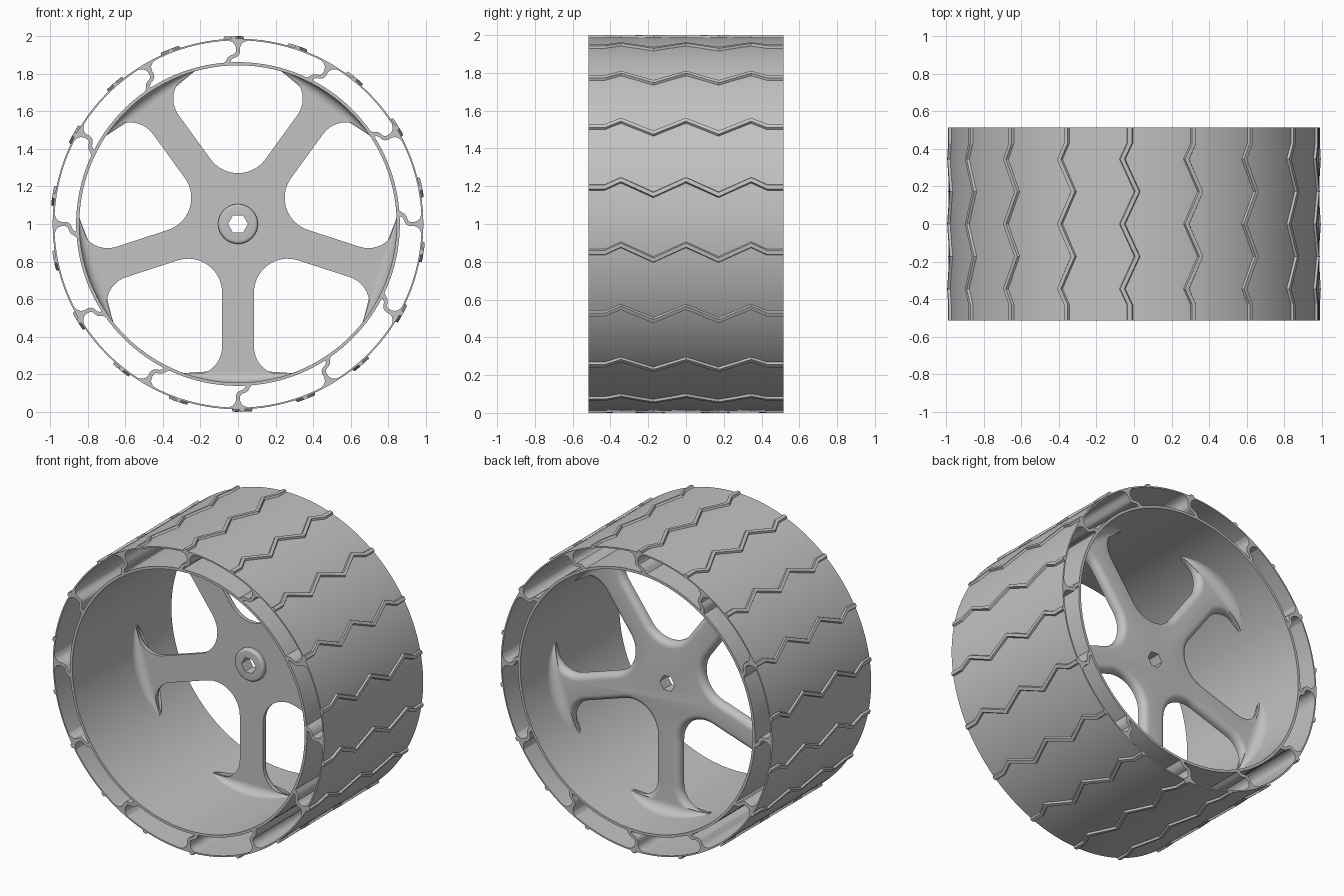
import bpy, bmesh
from math import sin, cos, pi, radians, sqrt, acos, atan2, hypot

cube = bpy.data.objects.get("Cube")
if cube:
    bpy.data.objects.remove(cube)

HALF = 0.515      # half width of the wheel
RIM_IN, RIM_OUT = 0.845, 0.862
SHELL_IN, SHELL_OUT = 0.978, 0.987
PLATE_FRONT, PLATE_BACK = 0.14, 0.195

grey = bpy.data.materials.new("plain grey")
grey.use_nodes = True
grey.diffuse_color = (0.54, 0.54, 0.54, 1)
grey.node_tree.nodes["Principled BSDF"].inputs["Base Color"].default_value = grey.diffuse_color


def polar(r, a, y):
    """Point at radius r and angle a around the axle."""
    return (r * cos(a), y, 1 + r * sin(a))


def loft(name, sections, closed=False, caps=True):
    """Join equal closed loops of points into one solid."""
    bm = bmesh.new()
    loops = [[bm.verts.new(p) for p in s] for s in sections]
    n = len(loops[0])
    pairs = list(zip(loops, loops[1:]))
    if closed:
        pairs.append((loops[-1], loops[0]))
    for a, b in pairs:
        for i in range(n):
            j = (i + 1) % n
            bm.faces.new((a[i], a[j], b[j], b[i]))
    if caps and not closed:
        bm.faces.new(loops[0])
        bm.faces.new(loops[-1])
    bmesh.ops.recalc_face_normals(bm, faces=bm.faces)
    mesh = bpy.data.meshes.new(name)
    bm.to_mesh(mesh)
    bm.free()
    mesh.materials.append(grey)
    obj = bpy.data.objects.new(name, mesh)
    bpy.context.collection.objects.link(obj)
    return obj


def finish(obj, angle=35):
    bpy.ops.object.select_all(action='DESELECT')
    obj.select_set(True)
    bpy.context.view_layer.objects.active = obj
    bpy.ops.object.shade_smooth_by_angle(angle=radians(angle))


def lathe(name, profile, n=144, closed=True):
    rings = [[polar(r, 2 * pi * i / n, y) for i in range(n)] for r, y in profile]
    return loft(name, rings, closed)


def cut(obj, cutter):
    mod = obj.modifiers.new("bore", 'BOOLEAN')
    mod.operation, mod.solver, mod.object = 'DIFFERENCE', 'EXACT', cutter
    bpy.ops.object.select_all(action='DESELECT')
    bpy.context.view_layer.objects.active = obj
    bpy.ops.object.modifier_apply(modifier=mod.name)


# Inner rim and thin outer shell
for name, r0, r1 in (("rim", RIM_IN, RIM_OUT), ("tyre_shell", SHELL_IN, SHELL_OUT)):
    finish(lathe(name, [(r0, -HALF), (r1, -HALF), (r1, HALF), (r0, HALF)]))

# Curved webs between rim and shell
cw_side = [(-0.06, 0.980), (-0.035, 0.972), (-0.018, 0.958), (-0.011, 0.940),
           (-0.011, 0.915), (-0.005, 0.899), (0.008, 0.889), (0.028, 0.882),
           (0.038, 0.872), (0.04, 0.858)]
ccw_side = [(0.075, 0.858), (0.062, 0.876), (0.052, 0.892), (0.035, 0.9),
            (0.018, 0.906), (0.011, 0.919), (0.011, 0.94), (0.018, 0.958),
            (0.035, 0.972), (0.06, 0.980)]
for k in range(12):
    a = k * pi / 6
    ends = [[polar(r, a + s / r, y) for s, r in cw_side + ccw_side] for y in (-HALF, HALF)]
    finish(loft(f"web_{k + 1}", ends))

# Zigzag tread bars
zigzag = [(-HALF, 0), (-0.43, 0)]
zigzag += [(-0.345 + 0.1725 * i, 0.04 if i % 2 == 0 else -0.04) for i in range(5)]
zigzag += [(0.43, 0), (HALF, 0)]
for k in range(18):
    a = radians(91.3 + 20 * k)
    bars = [[polar(r, a + s + w, y) for w, r in
             ((-0.018, 0.982), (-0.011, 1.0), (0.011, 1.0), (0.018, 0.982))] for y, s in zigzag]
    finish(loft(f"tread_{k + 1}", bars), 20)

# Five-spoke plate: outline inset by d, fillets at hub and rim
W, R_HUB, R_TIP, R_END = 0.085, 0.18, 0.15, 0.85
FIFTH = 2 * pi / 5


def half_spoke(d):
    """Side of a spoke as (across, along), from hub fillet to rim."""
    ca, cl = W + R_HUB, (W + R_HUB) / sin(FIFTH / 2) * cos(FIFTH / 2)
    pts = []
    for i in range(9):
        t = radians(234 - 54 * i / 8)
        pts.append((ca + (R_HUB + d) * cos(t), cl + (R_HUB + d) * sin(t)))
    ta, q = W + R_TIP, R_TIP + d
    tl = sqrt((RIM_IN - R_TIP) ** 2 - ta ** 2)
    c = hypot(ta, tl)
    end = atan2(tl, ta) + acos(min(1, (R_END ** 2 - c * c - q * q) / (2 * q * c)))
    for i in range(13):
        t = pi + (end - pi) * i / 12
        pts.append((ta + q * cos(t), tl + q * sin(t)))
    return pts


def star(d, y):
    side = half_spoke(d)
    tip = atan2(*side[-1])
    pts = []
    for k in range(5):
        axis = -pi / 2 + k * FIFTH
        local = [(hypot(a, l), -atan2(a, l)) for a, l in side]
        local += [(R_END, tip * i / 6) for i in range(-5, 6)]
        local += [(hypot(a, l), atan2(a, l)) for a, l in side[:0:-1]]
        pts += [polar(r, axis + t, y) for r, t in local]
    return pts


ROUND = 0.04
layers = [star(0, PLATE_FRONT)]
for i in range(7):
    t = pi / 2 * i / 6
    layers.append(star(ROUND * (1 - cos(t)), PLATE_BACK - ROUND * (1 - sin(t))))
plate = loft("spoke_plate", layers)

# Hub boss with rounded front edge, and the hexagonal bore
FACE = PLATE_FRONT - 0.03
arc = [(0.09 + 0.016 * sin(t), FACE + 0.016 * (1 - cos(t))) for t in (i * pi / 10 for i in range(6))]
boss = lathe("hub_boss", arc + [(0.106, PLATE_FRONT + 0.01)], 48, False)
bore = lathe("bore_cutter", [(0.053, 0), (0.053, 0.4)], 6, False)
for part in (plate, boss):
    cut(part, bore)
    finish(part)
bpy.data.objects.remove(bore)

# Crescent fillets where each spoke runs into the rim, front and back
SPREAD = radians(20)
for side, base, size in (("front", PLATE_FRONT, -0.055), ("back", PLATE_BACK, 0.065)):
    for k in range(5):
        sections = []
        for i in range(25):
            u = i / 12 - 1
            f = size * max(0.02, 1 - u * u)
            g = abs(f)
            # on the back, follow the rounded edge down near the crescent tips
            y0 = base - (ROUND * u ** 4 if side == "back" else 0)
            a = -pi / 2 + k * FIFTH + u * SPREAD
            curve = [(RIM_IN - g * sin(t), y0 + f * (1 - cos(t)))
                     for t in (pi / 2 * (1 - j / 8) for j in range(9))]
            curve = [(RIM_IN - g + g * (1 - cos(t)), y0 + f * (1 - sin(t)))
                     for t in (pi / 2 * (1 - j / 8) for j in range(9))]
            curve = [(RIM_IN - g * (1 - sin(t)), y0 + f * (1 - cos(t)))
                     for t in (pi / 2 * j / 8 for j in range(9))]
            curve += [(RIM_IN + 0.005, y0 + f), (RIM_IN + 0.005, y0 - f * 0.1)]
            sections.append([polar(r, a, y) for r, y in curve])
        finish(loft(f"{side}_spoke_fillet_{k + 1}", sections))
